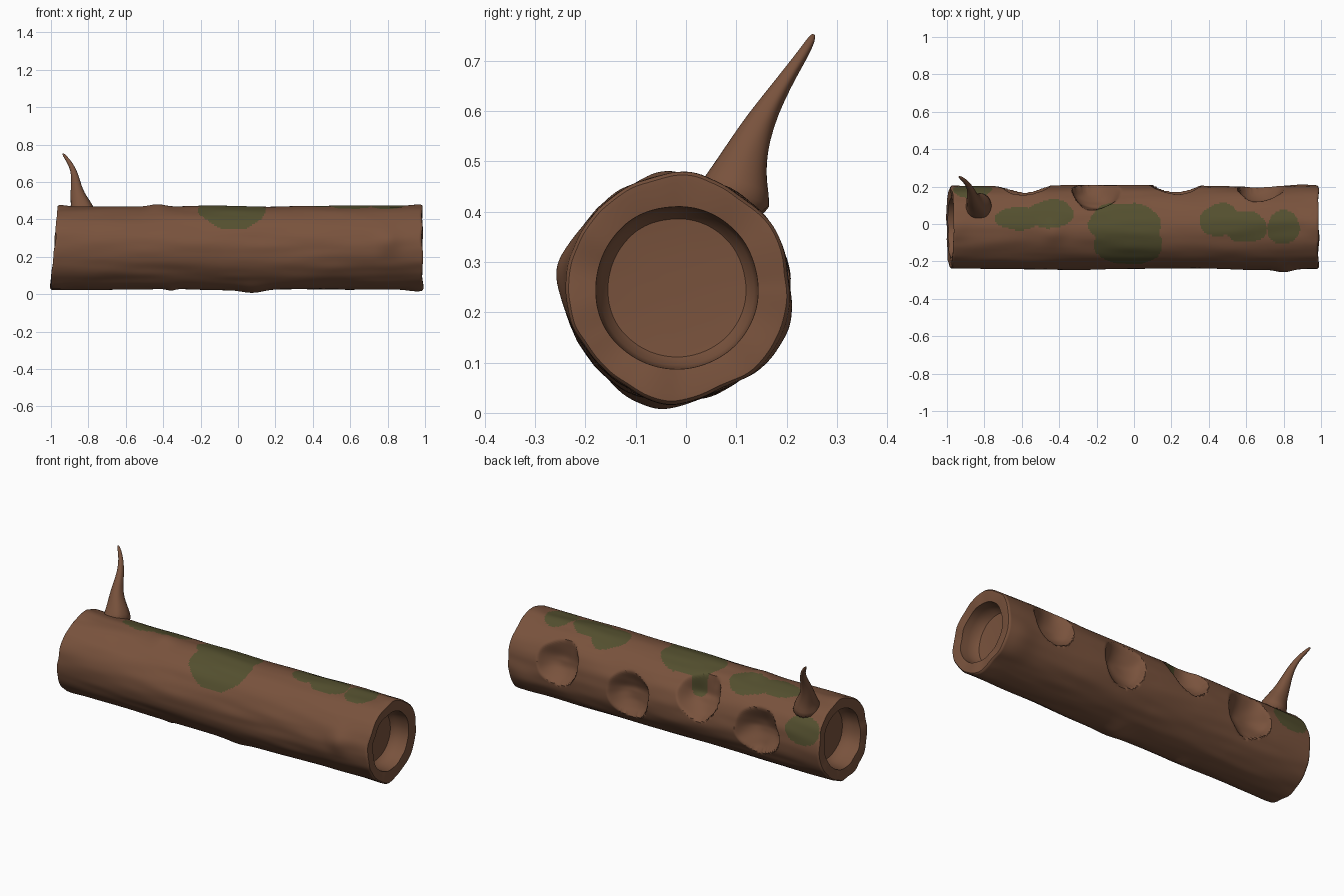
import bpy, bmesh, math
from mathutils import Vector, noise

if "Cube" in bpy.data.objects:
    bpy.data.objects.remove(bpy.data.objects["Cube"])

CY, CZ, R = -0.018, 0.248, 0.222   # log axis and radius
SEG, COLS = 144, 280


def material(name, rgb):
    m = bpy.data.materials.new(name)
    m.diffuse_color = (*rgb, 1)
    m.use_nodes = True
    m.node_tree.nodes["Principled BSDF"].inputs["Base Color"].default_value = m.diffuse_color
    return m


bark = material("brown bark", (0.19, 0.085, 0.046))
moss = material("green moss", (0.088, 0.079, 0.028))

# scooped hollows on the back: x, angle (0 = back, 90 = top), radius, depth
DENTS = [(-0.585, 5, 0.135, 0.085), (-0.20, 31, 0.13, 0.085),
         (0.23, 2, 0.13, 0.08), (0.68, 19, 0.125, 0.08)]
# raised knots: x, angle, size, height
KNOTS = [(0.08, 262, 0.14, 0.018), (-0.36, 255, 0.06, 0.012), (0.96, 265, 0.12, 0.012),
         (-0.43, 97, 0.10, 0.014), (0.80, 172, 0.10, 0.016), (0.97, 90, 0.12, 0.010),
         (0.9, 335, 0.16, 0.014), (-0.95, 92, 0.10, 0.008), (-0.97, 250, 0.1, 0.006)]
# moss seen from the top: x, y, half length, half width
MOSS = [(-0.62, 0.03, 0.125, 0.062), (-0.45, 0.053, 0.125, 0.075),
        (-0.05, 0.0, 0.20, 0.115), (-0.03, -0.10, 0.185, 0.115),
        (0.46, 0.02, 0.11, 0.09), (0.59, -0.015, 0.12, 0.085), (0.80, -0.018, 0.085, 0.088)]


def ang_diff(a, b):
    return (a - b + math.pi) % (2 * math.pi) - math.pi


def outer_radius(x, a):
    c, s = math.cos(a), math.sin(a)
    r = R + 0.008 * noise.noise((x * 1.6, c * 1.7, s * 1.7))
    r += 0.004 * noise.noise((x * 4 + 7, c * 4, s * 4))
    for kx, ka, size, h in KNOTS:
        d2 = (x - kx) ** 2 + (R * ang_diff(a, math.radians(ka))) ** 2
        r += h * math.exp(-3 * d2 / size ** 2)
    for dx, da, size, depth in DENTS:
        u, v = x - dx, R * ang_diff(a, math.radians(da))
        dist = math.hypot(u, v)
        k = dist / size * (1 + 0.1 * noise.noise((u * 9, v * 9, dx * 5)))
        if k < 1:
            soft = 0.95 + 0.65 * (0.6 * u + 0.5 * v) / size   # crisp on one side
            r -= depth * (1 - k ** 3) ** max(soft, 0.5)
    return r


def end_x(side, a):
    wob = 0.010 * noise.noise((side * 5, math.cos(a) * 2, math.sin(a) * 2))
    if side < 0:
        return -0.982 + 0.018 * math.sin(a) + wob
    return 0.986 + wob


def is_moss(p):
    n = 0.30 * noise.noise(Vector((p.x * 9, p.y * 9, 3)))
    if p.z > CZ:
        for mx, my, lx, ly in MOSS:
            if ((p.x - mx) / lx) ** 2 + ((p.y - my) / ly) ** 2 < 1 + n:
                return True
    a = math.degrees(math.atan2(p.z - CZ, p.y - CY))   # patch on the back, under the branch
    return ((p.x + 0.86) / 0.105) ** 2 + ((a - 25) / 21) ** 2 < 1 + n


def make_object(name, bm, mats):
    bmesh.ops.recalc_face_normals(bm, faces=bm.faces)
    me = bpy.data.meshes.new(name)
    bm.to_mesh(me)
    bm.free()
    ob = bpy.data.objects.new(name, me)
    bpy.context.collection.objects.link(ob)
    for m in mats:
        me.materials.append(m)
    bpy.ops.object.select_all(action='DESELECT')
    ob.select_set(True)
    bpy.context.view_layer.objects.active = ob
    bpy.ops.object.shade_smooth_by_angle(angle=math.radians(42))
    return ob


def bridge(bm, rings):
    faces = []
    for r0, r1 in zip(rings, rings[1:]):
        n = len(r0)
        for i in range(n):
            j = (i + 1) % n
            faces.append(bm.faces.new((r0[i], r0[j], r1[j], r1[i])))
    return faces


# log: outer bark, end rims and shallow hollow ends lofted as one skin
bm = bmesh.new()
angles = [2 * math.pi * i / SEG for i in range(SEG)]


def ring(fn):
    out = []
    for a in angles:
        x, r = fn(a)
        out.append(bm.verts.new((x, CY + r * math.cos(a), CZ + r * math.sin(a))))
    return out


def end_rings(side):
    # from the hollow's floor out to the rim
    def inner(a):
        return 0.162 + 0.004 * noise.noise((side * 3, math.cos(a) * 1.5, math.sin(a) * 1.5))
    rings = []
    for depth, scale in ((0.105, 0.05), (0.105, 0.5), (0.10, 0.85), (0.08, 0.95),
                         (0.045, 0.985), (0.006, 1.0)):
        rings.append(ring(lambda a: (side * 0.98 - side * depth
                                     + (end_x(side, a) - side * 0.98) * (1 - depth / 0.105),
                                     inner(a) * scale)))
    rings.append(ring(lambda a: (end_x(side, a),
                                 0.3 * inner(a) + 0.7 * outer_radius(end_x(side, a), a))))
    return rings


left, right = end_rings(-1), end_rings(1)
body = []
for c in range(COLS + 1):
    t = c / COLS

    def point(a):
        x = end_x(-1, a) * (1 - t) + end_x(1, a) * t
        # slightly rounded outer lip
        lip = 0.006 if c in (0, COLS) else 0
        return x, outer_radius(x, a) - lip
    body.append(ring(point))
bridge(bm, left + [body[0]])
for f in bridge(bm, body):
    f.material_index = 1 if is_moss(f.calc_center_median()) else 0
bridge(bm, [body[-1]] + right[::-1])
bm.faces.new(left[0])
bm.faces.new(right[0])
make_object("hollow_log", bm, [bark, moss])

# branch: tapering, bent stub with a flared root
PATH = [(-0.825, 0.085, 0.40, 0.085), (-0.83, 0.098, 0.455, 0.066), (-0.843, 0.11, 0.49, 0.052),
        (-0.857, 0.126, 0.53, 0.040), (-0.866, 0.148, 0.58, 0.029), (-0.870, 0.177, 0.63, 0.020),
        (-0.886, 0.210, 0.68, 0.014), (-0.908, 0.234, 0.715, 0.011), (-0.930, 0.250, 0.743, 0.008),
        (-0.937, 0.254, 0.753, 0.003)]
bm = bmesh.new()
pts = [Vector(p[:3]) for p in PATH]
rings = []
for i, p in enumerate(pts):
    d = (pts[min(i + 1, len(pts) - 1)] - pts[max(i - 1, 0)]).normalized()
    u = Vector((1, 0, 0)) - d * d.x
    u.normalize()
    v = d.cross(u)
    rg = []
    for k in range(20):
        a = 2 * math.pi * k / 20
        r = PATH[i][3] * (1 + 0.12 * noise.noise((math.cos(a) * 1.5, math.sin(a) * 1.5, i * 0.4)))
        rg.append(bm.verts.new(p + (u * math.cos(a) + v * math.sin(a)) * r))
    rings.append(rg)
bridge(bm, rings)
bm.faces.new(rings[0])
bm.faces.new(rings[-1])
branch = make_object("branch_stub", bm, [bark])
sub = branch.modifiers.new("smooth", 'SUBSURF')
sub.levels = sub.render_levels = 1
